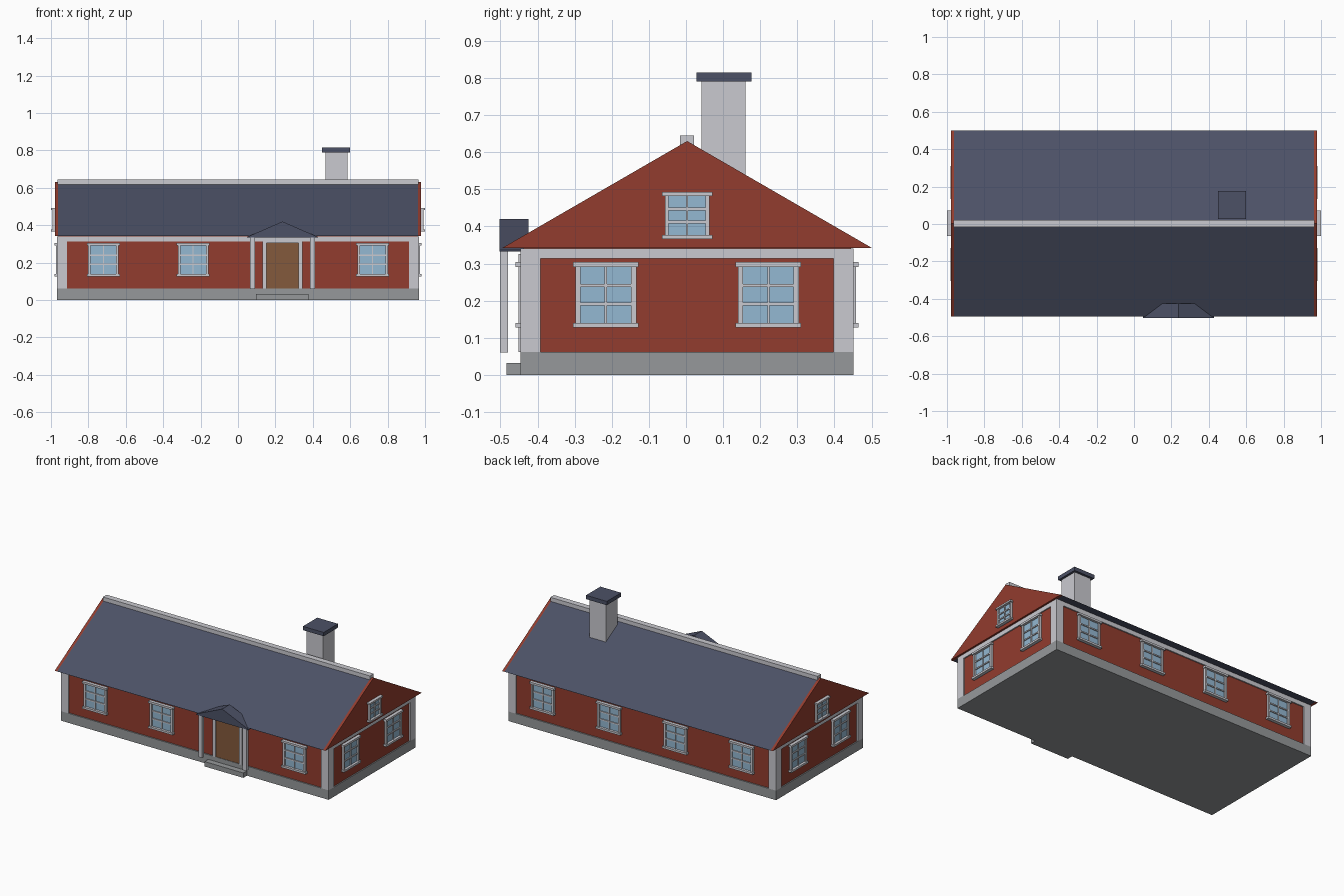
import bpy, bmesh
from mathutils import Matrix, Vector
from math import pi

if "Cube" in bpy.data.objects:
    bpy.data.objects.remove(bpy.data.objects["Cube"])


def material(name, r, g, b):
    m = bpy.data.materials.new(name)
    lin = [((c / 255 + 0.055) / 1.055) ** 2.4 for c in (r, g, b)]
    m.diffuse_color = (*lin, 1)
    m.use_nodes = True
    m.node_tree.nodes["Principled BSDF"].inputs["Base Color"].default_value = m.diffuse_color
    return m


RED = material("red_paint", 146, 60, 46)
TRIM = material("pale_trim", 202, 202, 208)
ROOF = material("slate_roof", 76, 81, 102)
STONE = material("grey_stone", 150, 153, 155)
GLASS = material("blue_glass", 148, 184, 210)
WOOD = material("brown_wood", 132, 90, 60)

YC = 0.003              # house centre line in y
HX, HY = 0.968, 0.449   # half size at the corner boards
INSET = 0.008           # wall set back behind the boards
Z_BASE, Z_EAVE, Z_RIDGE = 0.062, 0.342, 0.63


def add_box(bm, lo, hi, slot=0):
    lo, hi = Vector(lo), Vector(hi)
    mat = Matrix.Translation((lo + hi) / 2) @ Matrix.Diagonal((*(hi - lo), 1))
    verts = bmesh.ops.create_cube(bm, size=1, matrix=mat)["verts"]
    for f in {f for v in verts for f in v.link_faces}:
        f.material_index = slot


def finish(name, bm, mats, matrix=None):
    bmesh.ops.recalc_face_normals(bm, faces=bm.faces)
    me = bpy.data.meshes.new(name)
    bm.to_mesh(me)
    bm.free()
    for m in mats:
        me.materials.append(m)
    ob = bpy.data.objects.new(name, me)
    bpy.context.collection.objects.link(ob)
    if matrix:
        ob.matrix_world = matrix
    return ob


def box(name, lo, hi, mat):
    bm = bmesh.new()
    add_box(bm, lo, hi)
    return finish(name, bm, [mat])


def prism(name, profile, step, mat):
    """Extrude a closed 3D profile along a step vector."""
    bm = bmesh.new()
    face = bm.faces.new([bm.verts.new(p) for p in profile])
    ext = bmesh.ops.extrude_face_region(bm, geom=[face], use_keep_orig=True)
    moved = [v for v in ext["geom"] if isinstance(v, bmesh.types.BMVert)]
    bmesh.ops.translate(bm, verts=moved, vec=step)
    return finish(name, bm, [mat])


def window(name, place, half, z0, z1, stile, rail, lip):
    """Local x runs along the wall, local -y points outward."""
    bm = bmesh.new()
    inner = half - stile
    add_box(bm, (-inner, -0.005, z0), (inner, 0, z1), 1)
    for s in (-1, 1):
        a, b = sorted((s * half, s * inner))
        add_box(bm, (a, -0.014, z0), (b, 0, z1))
    # head and sill
    w = half + lip
    add_box(bm, (-w, -0.021, z1 - rail), (w, 0, z1))
    add_box(bm, (-w, -0.021, z0), (w, 0, z0 + rail))
    # glazing bars: two columns, three rows
    add_box(bm, (-0.003, -0.010, z0 + rail), (0.003, 0, z1 - rail))
    for k in (1, 2):
        z = z0 + rail + (z1 - z0 - 2 * rail) * k / 3
        add_box(bm, (-inner, -0.011, z - 0.004), (inner, 0, z + 0.004))
    return finish(name, bm, [TRIM, GLASS], place)


# Foundation and walls
box("foundation", (-HX, YC - HY, 0), (HX, YC + HY, Z_BASE), STONE)
WX, WY = HX - INSET, HY - INSET
box("walls", (-WX, YC - WY, Z_BASE), (WX, YC + WY, Z_EAVE), RED)

# Corner boards and the board under the eaves
bm = bmesh.new()
for sx in (-1, 1):
    for sy in (-1, 1):
        xs = sorted((sx * HX, sx * (HX - 0.054)))
        ys = sorted((YC + sy * HY, YC + sy * (HY - 0.054)))
        add_box(bm, (xs[0], ys[0], Z_BASE), (xs[1], ys[1], 0.313))
finish("corner_boards", bm, [TRIM])
box("eaves_board", (-HX, YC - HY, 0.313), (HX, YC + HY, Z_EAVE - 0.001), TRIM)

# Roof with red gable ends and a pale ridge
def gable(x):
    return [(x, YC - 0.498, Z_EAVE), (x, YC + 0.498, Z_EAVE), (x, YC, Z_RIDGE)]


prism("roof", gable(-0.962), (1.924, 0, 0), ROOF)
prism("gable_left", gable(-0.979), (0.017, 0, 0), RED)
prism("gable_right", gable(0.962), (0.017, 0, 0), RED)
box("ridge_cap", (-0.966, YC - 0.019, 0.61), (0.966, YC + 0.019, 0.645), TRIM)

# Chimney
box("chimney", (0.467, 0.042, 0.50), (0.586, 0.161, 0.79), TRIM)
box("chimney_cap", (0.45, 0.028, 0.79), (0.60, 0.176, 0.815), ROOF)

# Windows: three in front beside the door, four behind
big = dict(half=0.082, z0=0.127, z1=0.304, stile=0.014, rail=0.013, lip=0.006)
small = dict(half=0.060, z0=0.366, z1=0.493, stile=0.010, rail=0.011, lip=0.008)
for i, x in enumerate((-0.72, -0.24, 0.24, 0.72)):
    if i != 2:
        window(f"front_window_{i}", Matrix.Translation((x, YC - WY, 0)), **big)
    back = Matrix.Translation((x, YC + WY, 0)) @ Matrix.Rotation(pi, 4, "Z")
    window(f"back_window_{i}", back, **big)

# Windows on both ends, with a small one in each gable
for side, s in (("left", -1), ("right", 1)):
    turn = Matrix.Rotation(s * pi / 2, 4, "Z")
    for i, dy in enumerate((-0.219, 0.219)):
        place = Matrix.Translation((s * WX, YC + dy, 0)) @ turn
        window(f"{side}_window_{i}", place, **big)
    place = Matrix.Translation((s * 0.979, YC, 0)) @ turn
    window(f"{side}_gable_window", place, **small)

# Door with frame
DX, FY = 0.238, YC - WY
box("door", (DX - 0.088, FY - 0.005, Z_BASE), (DX + 0.088, FY, 0.306), WOOD)
bm = bmesh.new()
for s in (-1, 1):
    xs = sorted((DX + s * 0.086, DX + s * 0.107))
    add_box(bm, (xs[0], FY - 0.014, Z_BASE), (xs[1], FY, 0.325))
add_box(bm, (DX - 0.107, FY - 0.014, 0.304), (DX + 0.107, FY, 0.325))
finish("door_frame", bm, [TRIM])

# Porch: step, posts and small gabled canopy
box("door_step", (0.097, -0.484, 0), (0.377, -0.44, 0.032), STONE)
for side, s in (("left", -1), ("right", 1)):
    x = DX + s * 0.160
    box(f"porch_post_{side}", (x - 0.013, -0.501, 0.06), (x + 0.013, -0.479, 0.335), TRIM)
prism("porch_canopy",
      [(DX - 0.19, -0.503, 0.333), (DX + 0.19, -0.503, 0.333),
       (DX + 0.19, -0.503, 0.337), (DX, -0.503, 0.42), (DX - 0.19, -0.503, 0.337)],
      (0, 0.078, 0), ROOF)
